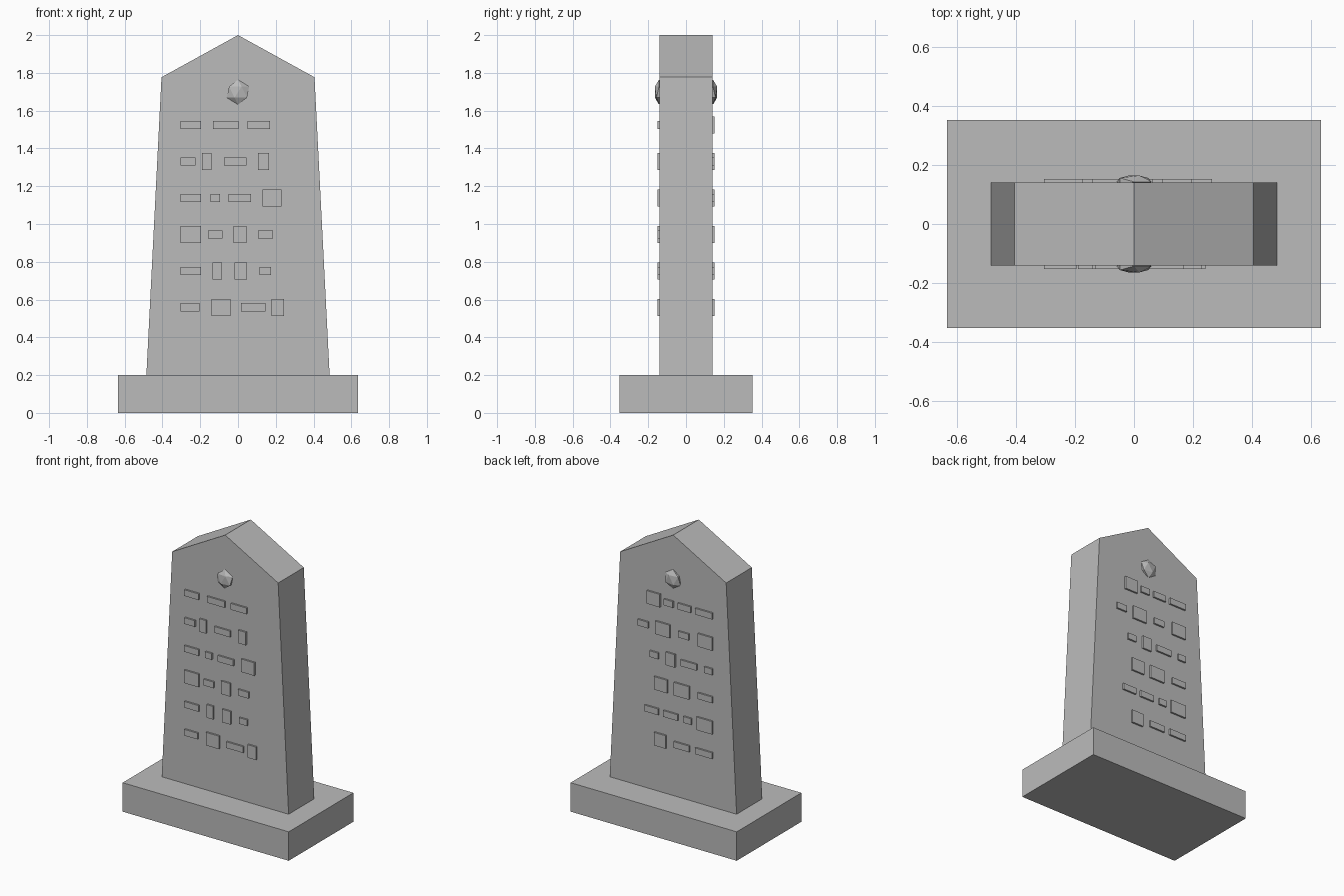
import bpy
import bmesh
from mathutils import Matrix, Vector

default_cube = bpy.data.objects.get("Cube")
if default_cube:
    bpy.data.objects.remove(default_cube, do_unlink=True)

# One plain stone colour
stone = bpy.data.materials.new("grey stone")
stone.use_nodes = True
stone.diffuse_color = (0.5, 0.5, 0.5, 1)
stone.node_tree.nodes["Principled BSDF"].inputs["Base Color"].default_value = stone.diffuse_color


def finish(name, bm):
    """Turn a bmesh into a flat-shaded stone object."""
    bmesh.ops.recalc_face_normals(bm, faces=bm.faces)
    mesh = bpy.data.meshes.new(name)
    bm.to_mesh(mesh)
    bm.free()
    mesh.materials.append(stone)
    obj = bpy.data.objects.new(name, mesh)
    bpy.context.collection.objects.link(obj)
    return obj


def add_box(bm, centre, size):
    matrix = Matrix.Translation(centre) @ Matrix.Diagonal((*size, 1))
    bmesh.ops.create_cube(bm, size=1, matrix=matrix)


# Plinth
BASE_HEIGHT = 0.2
bm = bmesh.new()
add_box(bm, (0, 0, BASE_HEIGHT / 2), (1.27, 0.706, BASE_HEIGHT))
finish("plinth", bm)

# Tapered slab with a gabled top, extruded from its front profile
HALF_DEPTH = 0.14
profile = [(-0.485, BASE_HEIGHT), (0.485, BASE_HEIGHT), (0.405, 1.777), (0, 2), (-0.405, 1.777)]
bm = bmesh.new()
face = bm.faces.new([bm.verts.new((x, -HALF_DEPTH, z)) for x, z in profile])
extruded = bmesh.ops.extrude_face_region(bm, geom=[face])["geom"]
bmesh.ops.translate(bm, vec=Vector((0, 2 * HALF_DEPTH, 0)),
                    verts=[v for v in extruded if isinstance(v, bmesh.types.BMVert)])
finish("slab", bm)

# Raised blocks in rows, top row first: (x centre, width, height)
S, T = 0.043, 0.09
front_rows = [
    [(-.25, .11, S), (-.065, .135, S), (.11, .12, S)],
    [(-.265, .08, S), (-.165, .05, T), (-.015, .12, S), (.135, .06, T)],
    [(-.25, .11, S), (-.12, .05, S), (.01, .12, S), (.18, .1, T)],
    [(-.25, .11, T), (-.12, .075, S), (.01, .07, T), (.145, .08, S)],
    [(-.25, .11, S), (-.11, .05, T), (.015, .065, T), (.145, .06, S)],
    [(-.255, .1, S), (-.09, .1, T), (.08, .13, S), (.21, .065, T)],
]
back_rows = [
    [(-.24, .13, S), (-.09, .1, S), (.03, .07, S), (.145, .1, T)],
    [(-.25, .11, T), (-.085, .08, S), (.075, .11, T), (.225, .08, S)],
    [(-.275, .06, S), (-.125, .12, S), (.015, .07, T), (.14, .065, S)],
    [(-.25, .11, S), (-.07, .115, T), (.09, .1, T)],
    [(-.245, .12, T), (-.115, .06, S), (.015, .11, S), (.16, .105, S)],
    [(-.24, .13, S), (-.07, .12, S), (.095, .09, T)],
]
TOP_ROW, ROW_STEP, RELIEF = 1.524, 0.193, 0.012

for side, sign, rows in (("front", -1, front_rows), ("back", 1, back_rows)):
    # Blocks sink slightly into the slab so no faces coincide
    bm = bmesh.new()
    for i, row in enumerate(rows):
        for x, width, height in row:
            add_box(bm, (x, sign * HALF_DEPTH, TOP_ROW - i * ROW_STEP),
                    (width, 2 * RELIEF, height))
    finish(side + "_raised_blocks", bm)

    # Faceted boss under the gable
    bm = bmesh.new()
    bmesh.ops.create_icosphere(
        bm, subdivisions=1, radius=0.066,
        matrix=Matrix.Translation((0, sign * (HALF_DEPTH + 0.003), 1.698))
        @ Matrix.Diagonal((1, 0.38, 1, 1)))
    finish(side + "_boss", bm)
